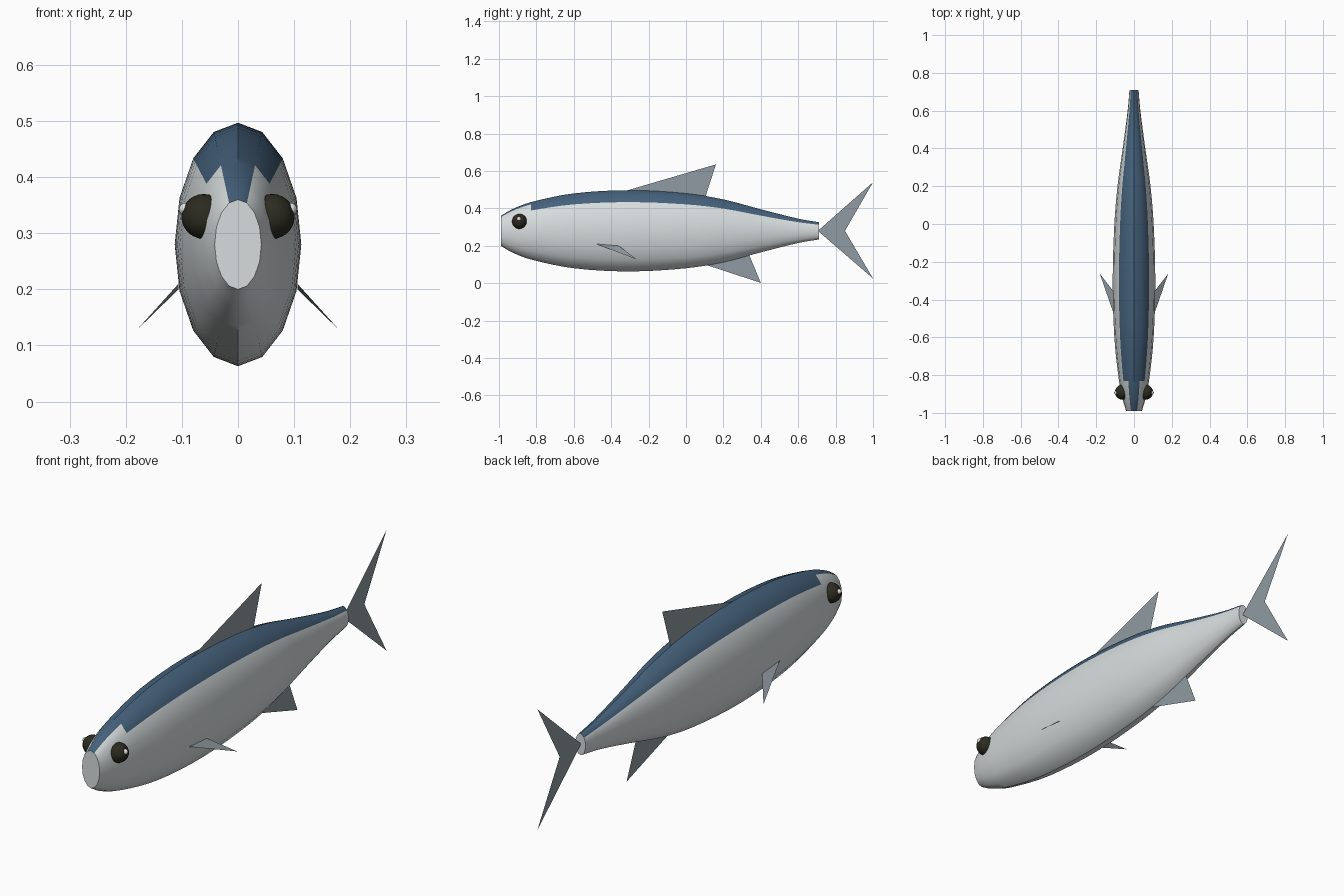
import bpy, bmesh, math

cube = bpy.data.objects.get("Cube")
if cube:
    bpy.data.objects.remove(cube)


def material(name, rgb):
    m = bpy.data.materials.new(name)
    m.use_nodes = True
    color = (*rgb, 1)
    m.diffuse_color = color
    m.node_tree.nodes["Principled BSDF"].inputs["Base Color"].default_value = color
    return m


silver = material("silver", (0.68, 0.72, 0.73))
blue = material("back blue", (0.06, 0.12, 0.2))
grey = material("fin grey", (0.28, 0.33, 0.36))
black = material("eye black", (0.025, 0.024, 0.015))
white = material("glint white", (0.85, 0.87, 0.88))


def add_object(name, bm, mats):
    mesh = bpy.data.meshes.new(name)
    bm.to_mesh(mesh)
    bm.free()
    obj = bpy.data.objects.new(name, mesh)
    bpy.context.collection.objects.link(obj)
    for m in mats:
        mesh.materials.append(m)
    return obj


# Body: elliptical rings whose half height follows a smooth profile along y
PROFILE = [(-0.99, 0.08), (-0.93, 0.115), (-0.83, 0.153), (-0.6, 0.2),
           (-0.3, 0.217), (0.0, 0.2), (0.2, 0.168), (0.4, 0.115),
           (0.6, 0.065), (0.71, 0.046)]
MID, ASPECT, SIDES, STEPS = 0.28, 0.52, 16, 4


def smooth_profile():
    """Cubic interpolation through the profile points."""
    def slope(i):
        a, b = PROFILE[max(i - 1, 0)], PROFILE[min(i + 1, len(PROFILE) - 1)]
        return (b[1] - a[1]) / (b[0] - a[0])
    for i in range(len(PROFILE) - 1):
        (y0, h0), (y1, h1) = PROFILE[i], PROFILE[i + 1]
        d = y1 - y0
        for k in range(STEPS):
            t = k / STEPS
            s = t * t * (3 - 2 * t)
            h = h0 + (h1 - h0) * s
            h += d * (slope(i) * t * (1 - t) ** 2 - slope(i + 1) * t * t * (1 - t))
            yield y0 + d * t, h
    yield PROFILE[-1]


bm = bmesh.new()
rings = []
for y, h in smooth_profile():
    angles = [math.tau * k / SIDES for k in range(SIDES)]
    rings.append([bm.verts.new((ASPECT * h * math.sin(a), y, MID + h * math.cos(a)))
                  for a in angles])
for front, back in zip(rings, rings[1:]):
    for k in range(SIDES):
        n = (k + 1) % SIDES
        face = bm.faces.new((front[k], front[n], back[n], back[k]))
        face.smooth = True
        # Blue back: four strips wide, narrowing to two over the head
        strips = 2 if back[0].co.y > -0.82 else 1
        if min(k, SIDES - 1 - k) < strips:
            face.material_index = 1
bm.faces.new(rings[0])
bm.faces.new(rings[-1])
bmesh.ops.recalc_face_normals(bm, faces=bm.faces)
body = add_object("body", bm, [silver, blue])
bpy.context.view_layer.objects.active = body
body.select_set(True)
bpy.ops.object.shade_smooth_by_angle(angle=math.radians(40))


# Fins: thin flat sheets
def fin(name, points):
    b = bmesh.new()
    b.faces.new([b.verts.new(p) for p in points])
    return add_object(name, b, [grey])


fin("dorsal_fin", [(0, -0.37, 0.48), (0, 0.1, 0.45), (0, 0.16, 0.635)])
fin("anal_fin", [(0, 0.07, 0.11), (0, 0.4, 0.002), (0, 0.33, 0.17)])
fin("upper_tail_fin", [(0, 0.705, MID), (0, 0.85, MID), (0, 1, 0.54)])
fin("lower_tail_fin", [(0, 0.705, MID), (0, 1, 0.025), (0, 0.85, MID)])


# Paired parts
def ball(name, centre, radius, mat):
    b = bmesh.new()
    bmesh.ops.create_uvsphere(b, u_segments=20, v_segments=14, radius=radius)
    bmesh.ops.translate(b, verts=b.verts, vec=centre)
    for f in b.faces:
        f.smooth = True
    add_object(name, b, [mat])


for side, s in (("left", 1), ("right", -1)):
    fin(side + "_pectoral_fin", [(s * 0.106, -0.48, 0.21), (s * 0.106, -0.36, 0.2),
                                 (s * 0.181, -0.263, 0.127)])
    ball(side + "_eye", (s * 0.061, -0.89, 0.33), 0.04, black)
    ball(side + "_eye_glint", (s * 0.094, -0.893, 0.343), 0.011, white)
